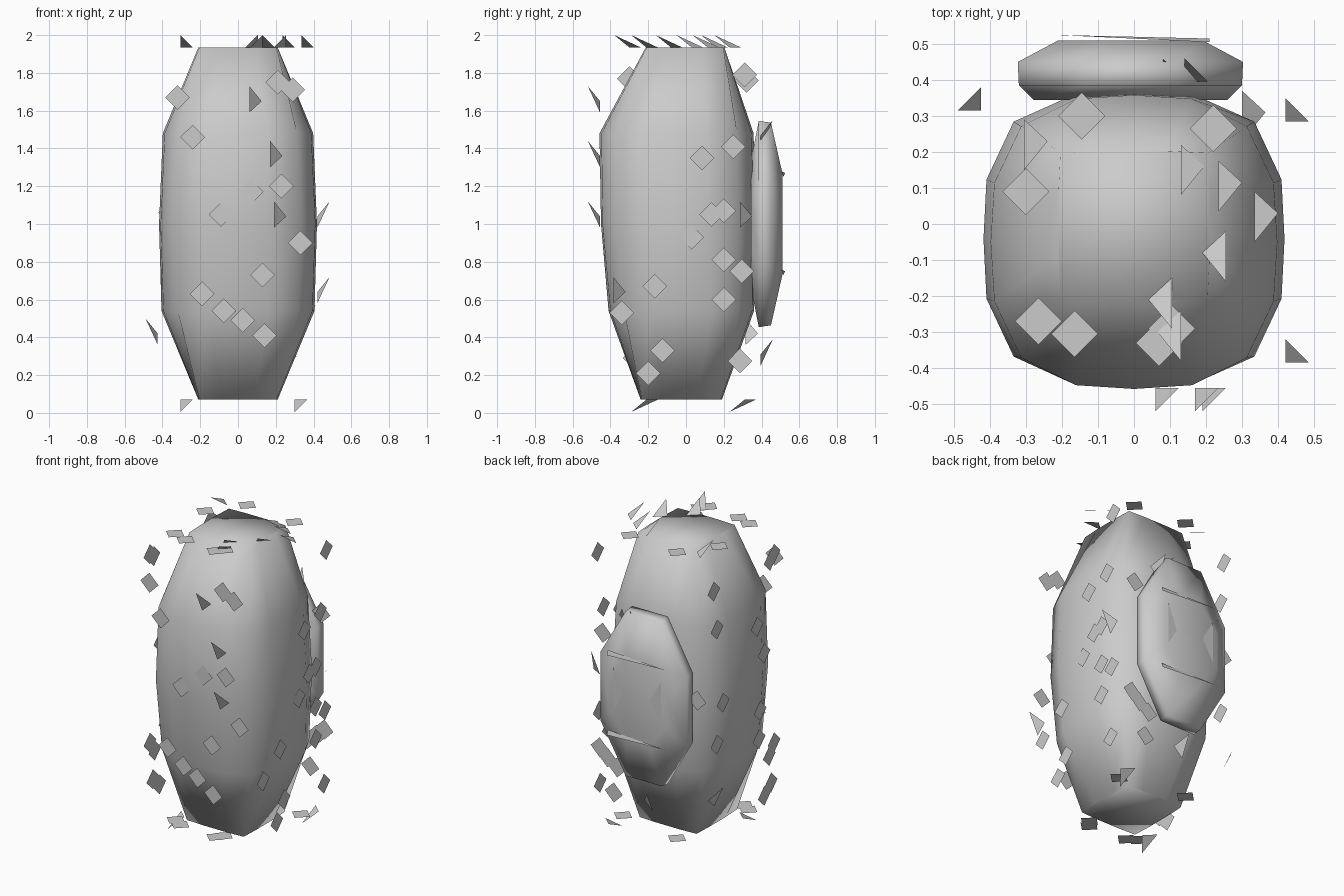
import bpy, math


def make(name, verts, faces, smooth=False):
    me = bpy.data.meshes.new(name)
    me.from_pydata(verts, [], faces)
    me.polygons.foreach_set("use_smooth", [smooth] * len(me.polygons))
    ob = bpy.data.objects.new(name, me)
    bpy.context.collection.objects.link(ob)
    return ob


def loft(name, rings, to_world, seg=16, start=0.0):
    """Skin superellipse rings: (height, half width, centre, half depth, squareness)."""
    verts, faces = [], []
    for h, a, c, b, n in rings:
        for i in range(seg):
            t = 2 * math.pi * (i + start) / seg
            co, si = math.cos(t), math.sin(t)
            r = (abs(co) ** n + abs(si) ** n) ** (-1 / n)
            verts.append(to_world(a * r * co, c + b * r * si, h))
    for k in range(len(rings) - 1):
        for i in range(seg):
            j = (i + 1) % seg
            faces.append((k * seg + i, k * seg + j, (k + 1) * seg + j, (k + 1) * seg + i))
    faces.append(tuple(reversed(range(seg))))
    faces.append(tuple(range((len(rings) - 1) * seg, len(rings) * seg)))
    return make(name, verts, faces, True)


# Rounded body with square flat ends
loft("body", [
    (0.07, 0.21, -0.025, 0.215, 25),
    (0.54, 0.405, -0.025, 0.385, 2.9),
    (1.00, 0.418, -0.042, 0.408, 3.1),
    (1.48, 0.398, -0.050, 0.408, 2.9),
    (1.935, 0.21, -0.005, 0.208, 25),
], lambda u, v, h: (u, v, h))

# Flat pack on the back, with chamfered corners
loft("back_pack", [
    (0.345, 0.27, 1.0, 0.34, 5),
    (0.385, 0.312, 1.0, 0.55, 4),
    (0.450, 0.315, 1.0, 0.54, 4),
    (0.510, 0.20, 1.0, 0.27, 10),
], lambda u, v, h: (-u - 0.01, h, v), 8, 0.5)

# Thin splinters on the pack
make("pack_splinters", [
    (-0.22, 0.525, 1.27), (0.21, 0.505, 1.28), (0.21, 0.515, 1.25),
    (-0.22, 0.525, 0.75), (0.21, 0.505, 0.76), (0.21, 0.515, 0.73),
    (0.165, 0.513, 1.19), (0.165, 0.513, 0.91), (0.10, 0.513, 1.02),
    (-0.18, 0.513, 1.18), (-0.18, 0.513, 0.90), (-0.10, 0.513, 1.04),
], [(0, 1, 2), (3, 4, 5), (6, 7, 8), (9, 10, 11)])


def flakes(name, to_world, diamonds, spikes, flip=False):
    """Flat diamonds in a plane, and triangles whose tip sticks out of it."""
    verts, faces, d = [], [], 0.065
    for a, b in diamonds:
        n = len(verts)
        verts += [to_world(a + p, b + q, 0) for p, q in ((d, 0), (0, d), (-d, 0), (0, -d))]
        faces.append((n, n + 1, n + 2, n + 3))
    for a, b in spikes:
        n = len(verts)
        tip_b, base_b, side_b = (b, b + 0.14, b + 0.08) if flip else (b + 0.14, b, b + 0.06)
        verts += [to_world(a, tip_b, d), to_world(a, base_b, 0), to_world(a + d, side_b, 0)]
        faces.append((n, n + 1, n + 2))
    return make(name, verts, faces)


# Loose flakes on the six planes around the body
flakes("front_flakes", lambda a, b, o: (a, -0.455 - o, b),
       [(-.32, 1.67), (-.24, 1.46), (.21, 1.75), (.29, 1.71), (.07, 1.17), (-.09, 1.05), (.23, 1.2),
        (.33, .9), (.13, .73), (-.19, .63), (-.075, .54), (.025, .49), (.14, .41)],
       [(.06, 1.59), (.17, 1.30), (.19, .98)])
flakes("right_flakes", lambda a, b, o: (0.42 + o, a, b),
       [(.31, 1.79), (.25, 1.41), (.085, 1.35), (.135, 1.05), (.2, 1.07), (.03, .93), (.2, .81),
        (.295, .75), (.2, .6), (-.165, .67), (-.34, .53), (-.125, .33), (-.2, .21), (.285, .275)],
       [(-.385, .58), (.285, .98)])
flakes("left_flakes", lambda a, b, o: (-0.425 - o, a, b),
       [(.32, 1.76), (.287, 1.5), (-.126, 1.36), (-.198, 1.16), (-.26, 1.74), (-.3, 1.77),
        (.225, 1.0), (.287, .75), (-.157, .8), (-.146, .62), (-.3, .54), (-.25, .47), (-.2, .23), (-.27, .29)],
       [(.315, .36)])
flakes("back_flakes", lambda a, b, o: (a, 0.395 + o, b),
       [(-.357, 1.06), (.346, .567), (.29, .517), (.22, .47), (.244, .3), (.324, 1.32)],
       [(.08, 1.41), (.14, 1.41), (-.04, .25)])
flakes("top_flakes", lambda a, b, o: (a, b, 1.935 + o),
       [(-.145, .3), (-.3, .09), (.22, .265), (-.265, -.27), (-.165, -.305), (.07, -.33), (.105, -.29)],
       [(-.305, .15), (.13, .08), (.235, .035), (.335, -.05)], True)
# Top triangles that lean the other way
flakes("top_flakes_mirrored", lambda a, b, o: (-a, b, 1.935 + o),
       [], [(-.105, -.29), (-.13, -.38), (-.255, -.16)], True)
flakes("bottom_flakes", lambda a, b, o: (a, b, 0.07 - o),
       [(-.26, -.27), (-.2, -.31), (.1, -.29), (.07, -.33), (.3, .22), (-.145, .3)],
       [(-.305, -.29), (.3, .23)], True)
